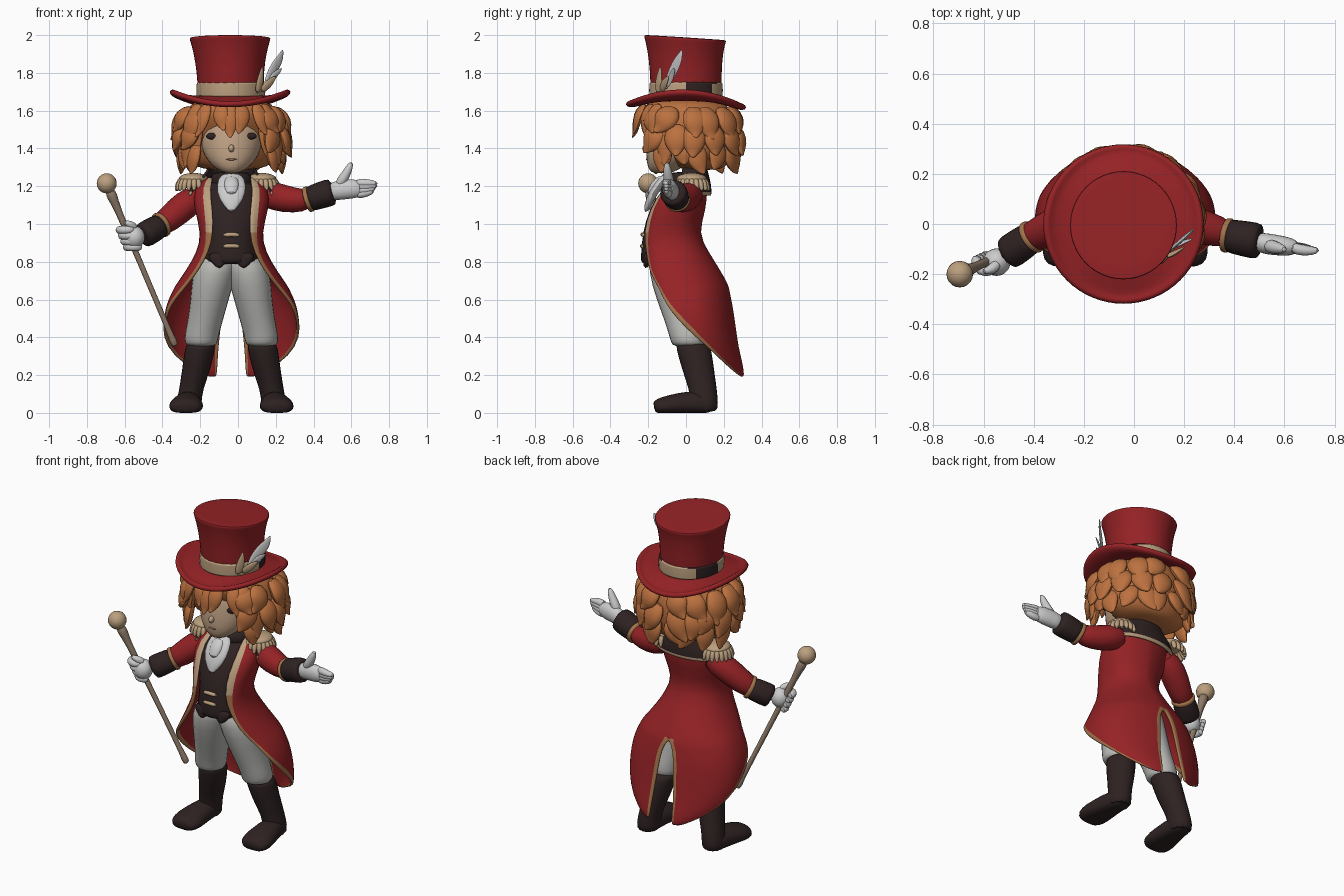
import bpy, bmesh, random
from math import sin, cos, pi, radians
from mathutils import Vector

random.seed(4)
if "Cube" in bpy.data.objects:
    bpy.data.objects.remove(bpy.data.objects["Cube"])
MID = -0.035  # the body's own mirror line
HAT = -.042   # centre line of the hat

def paint(name, *rgb):
    m = bpy.data.materials.new(name)
    m.use_nodes = True
    m.diffuse_color = (*rgb, 1)
    m.node_tree.nodes["Principled BSDF"].inputs["Base Color"].default_value = (*rgb, 1)
    return m

RED = paint("coat red", .3, .016, .019)
HAIR = paint("ginger hair", .5, .165, .05)
DARK = paint("dark brown", .028, .016, .016)
BEIGE = paint("beige", .5, .35, .21)
SKIN = paint("skin", .54, .37, .24)
CLOTH = paint("trouser white", .5, .5, .48)
GLOVE = paint("glove white", .6, .6, .61)
TRIM = paint("bronze trim", .36, .17, .07)
CANE = paint("cane wood", .29, .21, .15)
MOUTH = paint("lip", .36, .18, .12)

def finish(name, bm, mats, at, mirror=False, thick=0, sub=1):
    mesh = bpy.data.meshes.new(name)
    bm.to_mesh(mesh)
    bm.free()
    for m in mats:
        mesh.materials.append(m)
    ob = bpy.data.objects.new(name, mesh)
    bpy.context.collection.objects.link(ob)
    ob.location.x = at
    if mirror:
        ob.modifiers.new("mirror", "MIRROR")
    if thick:
        mod = ob.modifiers.new("thickness", "SOLIDIFY")
        mod.thickness, mod.offset = thick, 0
    if sub:
        ob.modifiers.new("smooth", "SUBSURF").levels = sub
    return ob

def skin_rows(bm, rows, wrap=False, caps=False, pick=None):
    vs = [[bm.verts.new(p) for p in row] for row in rows]
    n = len(rows[0])
    for i in range(len(vs) - 1):
        for j in range(n if wrap else n - 1):
            k = (j + 1) % n
            f = bm.faces.new((vs[i][j], vs[i][k], vs[i + 1][k], vs[i + 1][j]))
            if pick:
                f.material_index = pick(i, j, f.calc_center_median())
    if caps:
        bm.faces.new(vs[0][::-1])
        bm.faces.new(vs[-1])
    bmesh.ops.recalc_face_normals(bm, faces=bm.faces)

def tube(name, paths, mats, at=MID, flat=False, ref=(0, 0, 1), sides=12, mirror=False, pick=None):
    """Sweep ellipses along paths of (x, y, z, radius[, second radius])."""
    bm = bmesh.new()
    grow = 3 / (2 + cos(2 * pi / sides))  # makes up for smoothing shrinkage
    for path in paths:
        cs, rows = [Vector(p[:3]) for p in path], []
        for i, p in enumerate(path):
            u, v = Vector((1, 0, 0)), Vector((0, 1, 0))
            if not flat:
                t = (cs[min(i + 1, len(cs) - 1)] - cs[max(i - 1, 0)]).normalized()
                u = t.cross(ref(cs[i]) if callable(ref) else Vector(ref)).normalized()
                v = u.cross(t)
            ring = [cs[i] + grow * (u * p[3] * cos(a) + v * p[-1] * sin(a))
                    for a in (2 * pi * k / sides for k in range(sides))]
            rows.append([(q.x, q.y, max(q.z, 0)) for q in ring])
        skin_rows(bm, rows, True, True, pick)
    return finish(name, bm, mats, at, mirror)

def ball(name, loc, size, mat, at=MID, mirror=False):
    bm = bmesh.new()
    bmesh.ops.create_uvsphere(bm, u_segments=20, v_segments=12, radius=1)
    bmesh.ops.scale(bm, vec=size, verts=bm.verts)
    bmesh.ops.translate(bm, vec=loc, verts=bm.verts)
    finish(name, bm, [mat], at, mirror, sub=0)

# Legs and boots
tube("trouser_leg", [[(.06, -.07, .86, .1, .12), (.09, -.07, .74, .118, .128), (.115, -.04, .6, .1, .115),
     (.14, -.01, .48, .092, .1), (.158, .008, .41, .09, .097), (.16, .012, .37, .087, .09),
     (.16, .015, .35, .07, .08)]], [CLOTH], flat=True, mirror=True)
tube("boot_shaft", [[(.16, .03, .37, .075, .085), (.165, .04, .35, .08, .092), (.185, .063, .23, .075, .085),
     (.215, .092, .12, .062, .072), (.225, .095, .05, .066, .074), (.225, .095, 0, .066, .074)]],
     [DARK], flat=True, mirror=True)
tube("boot_foot", [[(.225, .15, .03, .045, .04), (.225, .1, .05, .066, .065), (.232, 0, .048, .075, .066),
     (.24, -.09, .038, .094, .055), (.243, -.15, .03, .083, .045), (.243, -.17, .025, .05, .03)]],
     [DARK], mirror=True)

# Waistcoat with points, clasps and neckcloth
tube("waistcoat", [[(0, .02, 1.26, .06, .05), (0, -.025, 1.19, .15, .1), (0, -.055, 1.08, .175, .14),
     (0, -.09, .95, .13, .14), (0, -.08, .85, .15, .157), (0, -.085, .8, .15, .155),
     (0, -.085, .785, .13, .14)]], [DARK], flat=True, sides=16)
tube("waistcoat_point", [[(.065, -.19, .85, .06, .03), (.065, -.205, .81, .055, .025),
     (.065, -.215, .765, .008, .01)]], [DARK], ref=(0, -1, 0), mirror=True)
tube("waistcoat_clasps", [[(-.05, y + .008, z, .011), (0, y, z + .006, .012), (.05, y + .008, z, .011)]
     for y, z in ((-.232, .94), (-.235, .88))], [BEIGE], sides=6)
tube("neckcloth", [[(0, -.09, 1.27, .06, .02), (0, -.15, 1.205, .08, .025), (0, -.193, 1.13, .068, .022),
     (0, -.215, 1.06, .008, .012)]], [GLOVE], ref=(0, -1, 0))
tube("neckcloth_knot", [[(0, -.12, 1.25, .03, .02), (0, -.165, 1.21, .045, .025),
     (0, -.2, 1.15, .025, .015)]], [GLOVE], ref=(0, -1, 0))
tube("standing_collar", [[(0, 0, 1.18, .12, .09), (0, 0, 1.24, .105, .09), (0, 0, 1.28, .11, .095)]],
     [DARK], flat=True)

def shell(sections):
    """Rows of points from the middle of the back to the front edge."""
    rows = []
    for z, rx, cy, ry, angles in sections:
        rows.append([])
        for t in angles:
            c = cos(t)
            rows[-1].append(Vector((rx * sin(t), cy + ry * (c if c > 0 else -abs(c) ** .55), z)))
    return rows

# Tailcoat: z, half width, centre, half depth, front edge angle, back slit angle
sections = []
for z, rx, cy, ry, a, b in [(1.25, .12, .03, .07, 130, 0), (1.19, .2, -.015, .12, 145, 0),
        (1.08, .195, -.05, .15, 150, 0), (.95, .152, -.095, .15, 142, 0), (.85, .178, -.06, .172, 138, 0),
        (.75, .237, -.03, .205, 132, 0), (.67, .295, .01, .21, 126, 0), (.64, .31, .013, .212, 121, 4),
        (.6, .328, .017, .217, 114, 6.5), (.55, .347, .02, .225, 106, 7.5), (.45, .362, .03, .23, 92, 9),
        (.35, .358, .04, .235, 72, 11), (.26, .325, .055, .245, 52, 13), (.19, .28, .065, .25, 26, 16)]:
    a, b = radians(a), radians(b)
    lo, hi = b + .014 / rx, a - (.055 if z > .9 else .018) / rx
    sections.append((z, rx, cy, ry, [b] + [lo + (hi - lo) * k / 7 for k in range(8)] + [a]))

def coat_paint(i, j, c):
    if j == 8:
        return 2 if c.z > .9 else 1
    return 1 if j == 0 and c.z < .66 else 0

bm = bmesh.new()
skin_rows(bm, shell(sections), pick=coat_paint)
finish("tailcoat", bm, [RED, TRIM, BEIGE], MID, True, .016)

# Wide collar over the back of the shoulders
bm = bmesh.new()
fan = [radians(12 * k) for k in range(10)]
skin_rows(bm, shell([(1.3, .12, .02, .085, fan), (1.26, .135, .025, .088, fan), (1.21, .2, .012, .115, fan),
          (1.165, .222, .002, .127, fan), (1.15, .224, -.003, .13, fan)]), pick=lambda i, j, c: int(i == 3))
finish("back_collar", bm, [DARK, BEIGE], MID, True, .014)

# Epaulettes with fringe
for side, x, s in (("left", .125, 1), ("right", -.235, -1)):
    ball(side + "_epaulette", (x, .03, 1.24), (.078, .08, .03), BEIGE, at=0)
    fringe = []
    for k in range(13):
        a = radians(-110 + 220 * k / 12)
        fringe.append([(x + s * r * cos(a), .03 + r * sin(a), z, w) for r, z, w in
                       ((.06, 1.245, .012), (.082, 1.215, .017), (.094, 1.17, .008))])
    tube(side + "_epaulette_fringe", fringe, [BEIGE], at=0, ref=(.1, .2, 1), sides=6)

# Arms: sleeves, cuffs, cuff trim
for side, sleeve, cuff in (
        ("left", [(.1, .04, 1.17, .06), (.2, .01, 1.145, .078), (.3, -.02, 1.122, .066), (.39, -.045, 1.13, .055)],
         [(.37, -.045, 1.13, .062), (.385, -.048, 1.135, .067), (.49, -.068, 1.168, .074), (.505, -.07, 1.172, .066)]),
        ("right", [(-.17, .04, 1.17, .06), (-.28, .01, 1.105, .08), (-.37, -.035, 1.02, .068), (-.44, -.065, .975, .055)],
         [(-.405, -.05, .997, .06), (-.417, -.057, .988, .065), (-.495, -.112, .943, .07), (-.508, -.12, .935, .064)])):
    tube(side + "_sleeve", [sleeve], [RED], at=0)
    tube(side + "_cuff", [cuff], [DARK], at=0)
    start, d = Vector(cuff[0][:3]), Vector(cuff[2][:3]) - Vector(cuff[0][:3])
    tube(side + "_cuff_trim", [[(*(start + d * t), .069) for t in (-.12, 0, .08, .14)]], [TRIM], at=0)

# Open left hand
tube("left_palm", [[(.48, -.068, 1.165, .038, .045), (.53, -.08, 1.18, .042, .052), (.6, -.088, 1.187, .04, .053),
     (.66, -.095, 1.187, .028, .042)]], [GLOVE], at=0)
fingers = [[(.62, -.09, 1.155 + .021 * k, .023), (.68, -.098 - .004 * k, 1.163 + .018 * k, .022),
            (.722 + .01 * min(k, 2), -.105, 1.178 + .012 * k, .012)] for k in range(4)]
fingers.append([(.53, -.085, 1.2, .03), (.565, -.095, 1.25, .026), (.59, -.1, 1.3, .019), (.602, -.102, 1.328, .009)])
tube("left_fingers", fingers, [GLOVE], at=0, ref=(0, 1, 0), sides=8)

# Cane and the right hand gripping it
top, foot = Vector((-.695, -.2, 1.215)), Vector((-.33, -.03, .35))
ball("cane_knob", top, (.053, .053, .053), BEIGE, at=0)
tube("cane", [[(*top.lerp(foot, t), r) for t, r in ((.03, .025), (.09, .03), (.12, .017), (.5, .015), (.93, .013),
     (.95, .02), (1, .018))]], [CANE], at=0, sides=10)
ball("right_palm", (-.548, -.152, .93), (.055, .055, .06), GLOVE, at=0)
grip = [[(-.54, -.155, .975, .024), (-.57, -.185, 1, .02), (-.605, -.19, 1.01, .01)]]
for k in range(4):
    c = top.lerp(foot, .285 + .035 * k)
    grip.append([(c.x + .044 * cos(a), c.y + .044 * sin(a), c.z, .02) for a in (radians(-20 - 50 * n) for n in range(5))])
tube("right_fingers", grip, [GLOVE], at=0, sides=8)

# Head and face
tube("head", [[(0, -.13, 1.268, .03, .04), (0, -.12, 1.283, .07, .075), (0, -.09, 1.33, .125, .12),
     (0, -.05, 1.4, .16, .16), (0, -.03, 1.48, .172, .172), (0, -.02, 1.58, .165, .165),
     (0, 0, 1.65, .1, .1)]], [SKIN], flat=True, sides=16)
ball("nose", (0, -.21, 1.4), (.015, .022, .02), SKIN)
ball("eye", (.098, -.166, 1.465), (.036, .014, .018), DARK, mirror=True)
ball("mouth", (0, -.203, 1.342), (.03, .008, .006), MOUTH)

# Hair: rounded mass plus layered, irregular flicked locks
tube("hair_mass", [[(0, 0, 1.67, .19, .19), (0, 0, 1.6, .24, .24), (0, .04, 1.52, .27, .225), (0, .07, 1.42, .27, .19),
     (0, .075, 1.35, .25, .165), (0, .08, 1.3, .19, .13), (0, .08, 1.285, .1, .08)]], [HAIR], flat=True, sides=16)
locks = []

def lock(deg, z0, z1, r0, r1, w, shift=.015, wild=1):
    a, twist = radians(deg + wild * random.uniform(-7, 7)), wild * random.uniform(-.3, .3)
    z1 += wild * random.uniform(-.03, .03)
    locks.append([])
    for t, out, wide in ((0, 0, .5), (.3, .55, 1), (.62, .75, .9), (.85, .8, .5), (1, 1.1, .08)):
        b, r = a + twist * t * t, r0 + (r1 - r0) * out
        locks[-1].append((r * cos(b), shift + .95 * r * sin(b), z0 + (z1 - z0) * t, w * wide, w * wide * .5))

for k in range(7):       # fringe over the brow
    lock(-138 + 16 * k, 1.64, 1.485 - .025 * (k % 2), .22, .285, .046, -.01, .5)
for k in range(12):      # upper, middle and lower layers round the back
    lock(-48 + 276 * k / 11, 1.62, 1.46, .225, .315, .07)
    lock(-44 + 268 * k / 11, 1.53, 1.37, .25, .315, .068)
    lock(-36 + 252 * k / 11, 1.44, 1.29, .24, .28, .06)
for s in (-1, 1):        # locks framing the cheeks
    lock(-90 + s * 48, 1.6, 1.34, .225, .25, .05, 0, .3)
    lock(-90 + s * 63, 1.55, 1.3, .24, .28, .055, 0, .3)
tube("hair_locks", locks, [HAIR], ref=lambda c: Vector((c.x, c.y, 0)), sides=8)

# Top hat: crown with a top sloping backward, band, curled brim
crown = tube("hat_crown", [[(.005, 0, 1.64, .175, .185), (.003, 0, 1.75, .174, .188), (0, -.002, 1.86, .183, .192),
     (0, -.004, 1.95, .204, .207), (0, -.005, 1.978, .214, .217), (0, -.005, 1.986, .213, .216),
     (0, -.005, 1.988, .2, .2)]], [RED], at=HAT, flat=True, sides=24)
for v in crown.data.vertices:
    v.co.z -= max(v.co.z - 1.9, 0) * .75 * (v.co.y + .005)
tube("hat_band", [[(.004, 0, z, r, r + .012) for z, r in ((1.66, .17), (1.665, .184), (1.755, .183), (1.76, .17))]],
     [BEIGE, DARK], at=HAT, flat=True, sides=24, pick=lambda i, j, c: int(.02 < c.y < .155))
bm = bmesh.new()
skin_rows(bm, [[Vector((r * cos(a), r * sin(a), 1.667 + lift + bend * (.034 * cos(2 * a) - .008 * sin(a) - .006)))
          for a in (2 * pi * k / 32 for k in range(32))] for r, bend, lift in
          ((.15, 0, 0), (.2, .1, -.005), (.26, .6, -.012), (.3, 1, -.008), (.317, 1.1, .012))], wrap=True)
finish("hat_brim", bm, [RED], HAT, thick=.03)

# Plumes on the hat
tube("white_plume", [[(.14, -.11, 1.71, .01, .005), (.165, -.085, 1.78, .028, .008), (.2, -.055, 1.84, .032, .008),
     (.225, -.035, 1.88, .024, .006), (.238, -.02, 1.925, .003, .003)], [(.15, -.1, 1.72, .008, .004),
     (.19, -.075, 1.79, .026, .007), (.235, -.06, 1.825, .004, .003)]], [GLOVE], at=0, ref=(1, -1, 0), sides=8)
tube("beige_plume", [[(.1, -.15, 1.69, .014, .007), (.118, -.145, 1.75, .03, .01), (.13, -.135, 1.84, .004, .003)],
     [(.12, -.13, 1.7, .014, .007), (.16, -.12, 1.74, .03, .01), (.205, -.09, 1.785, .004, .003)]],
     [BEIGE], at=0, ref=(1, -1, 0), sides=8)

for ob in bpy.context.collection.objects:
    ob.select_set(ob.type == "MESH")
    if ob.type == "MESH":
        bpy.context.view_layer.objects.active = ob
bpy.ops.object.shade_smooth_by_angle(angle=radians(65))
